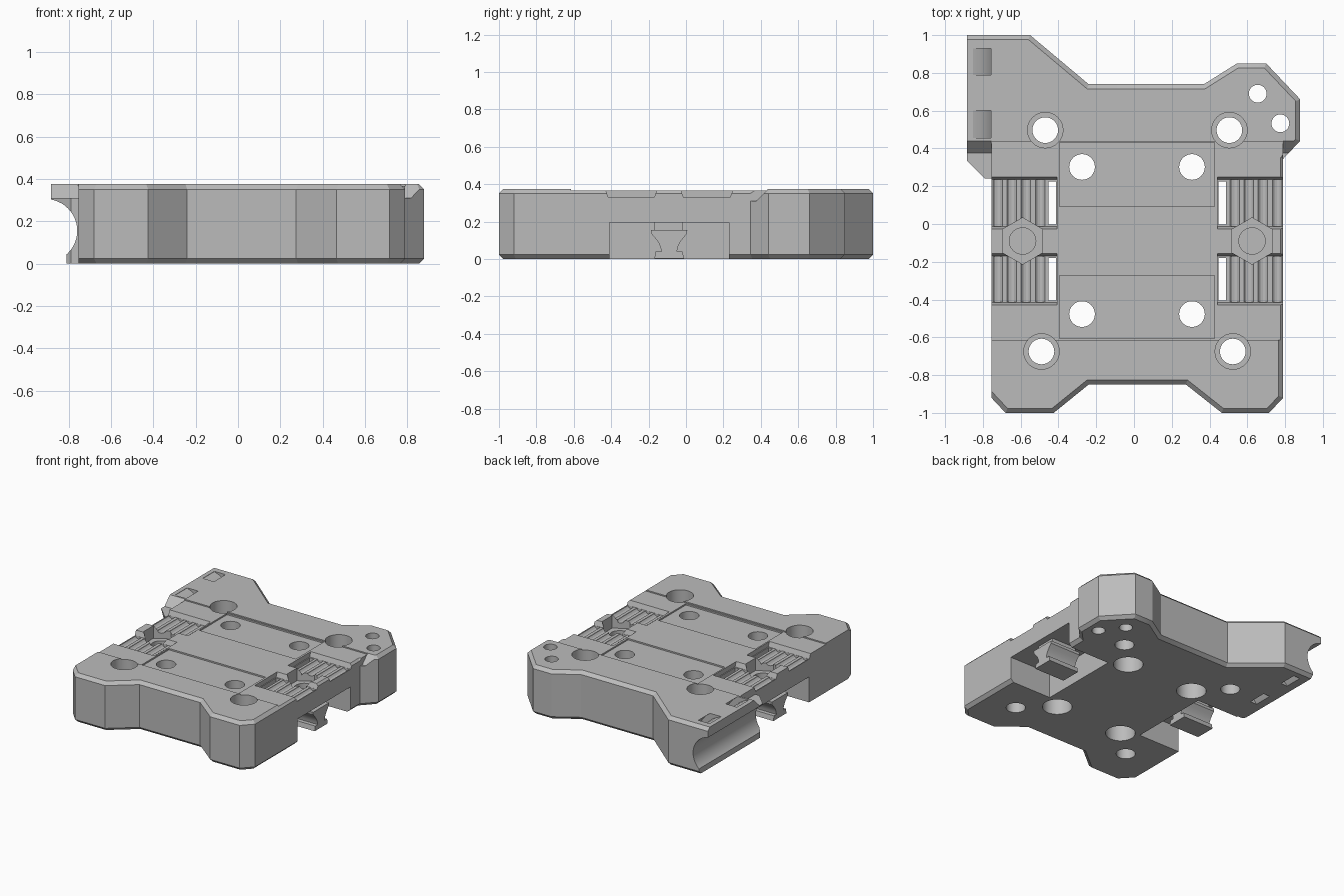
import bpy, bmesh, math
from mathutils import Matrix, Vector

default = bpy.data.objects.get("Cube")
if default:
    bpy.data.objects.remove(default, do_unlink=True)

grey = bpy.data.materials.new("light grey plastic")
grey.use_nodes = True
grey.diffuse_color = (0.5, 0.5, 0.5, 1)
grey.node_tree.nodes["Principled BSDF"].inputs["Base Color"].default_value = (0.5, 0.5, 0.5, 1)

MID = 0.0175      # centre line between the two side rails
TOP = 0.375


def finish(name, bm):
    bmesh.ops.recalc_face_normals(bm, faces=bm.faces)
    mesh = bpy.data.meshes.new(name)
    bm.to_mesh(mesh)
    bm.free()
    mesh.materials.append(grey)
    obj = bpy.data.objects.new(name, mesh)
    bpy.context.collection.objects.link(obj)
    return obj


def prism(points, start, end, axis):
    """Extrude a 2D profile along z (x, y profile) or x (y, z) or y (x, z)."""
    place = {"z": lambda a, b, c: (a, b, c),
             "x": lambda a, b, c: (c, a, b),
             "y": lambda a, b, c: (a, c, b)}[axis]
    bm = bmesh.new()
    face = bm.faces.new([bm.verts.new(place(a, b, start)) for a, b in points])
    new = bmesh.ops.extrude_face_region(bm, geom=[face])["geom"]
    move = Vector(place(0, 0, end - start))
    bmesh.ops.translate(bm, vec=move, verts=[v for v in new if isinstance(v, bmesh.types.BMVert)])
    return bm


def circle(cx, cy, r, n=32, turn=0.0):
    return [(cx + r * math.cos(turn + 2 * math.pi * i / n),
             cy + r * math.sin(turn + 2 * math.pi * i / n)) for i in range(n)]


def rect(x0, x1, y0, y1):
    return [(x0, y0), (x1, y0), (x1, y1), (x0, y1)]


def cut(bm):
    cutter = finish("cutter", bm)
    cutter.hide_render = True
    mod = body.modifiers.new("cut", "BOOLEAN")
    mod.operation = "DIFFERENCE"
    mod.solver = "EXACT"
    mod.object = cutter
    bpy.context.view_layer.objects.active = body
    bpy.ops.object.modifier_apply(modifier=mod.name)
    bpy.data.objects.remove(cutter, do_unlink=True)


def cut_box(x, y, z):
    cut(prism(rect(min(x), max(x), *y), z[0], z[1], "z"))


# Carriage body: outline with chamfered rims
outline = [(-0.755, -0.92), (-0.68, -1), (-0.425, -1), (-0.24, -0.85), (0.275, -0.85),
           (0.465, -1), (0.715, -1), (0.79, -0.92), (0.79, 0.345), (0.88, 0.44),
           (0.88, 0.66), (0.70, 0.85), (0.545, 0.85), (0.37, 0.74), (-0.24, 0.74),
           (-0.55, 1), (-0.885, 1), (-0.885, 0.335), (-0.79, 0.24), (-0.755, 0.24)]
bm = prism(outline, 0, TOP, "z")
rims = []
for e in bm.edges:
    a, b = (v.co for v in e.verts)
    ear = a.x < -0.75 and b.x < -0.75 and min(a.y, b.y) > 0 and max(a.y, b.y) < 1.1 and abs(a.y - b.y) > 0.01
    if abs(a.z - b.z) < 0.001 and not ear and not (a.x < -0.7 and b.x < -0.7 and max(a.y, b.y) > 0 and max(a.y, b.y) < 0.9):
        rims.append(e)
bmesh.ops.bevel(bm, geom=rims, offset=0.024, segments=1, affect="EDGES")
body = finish("carriage_body", bm)

# Rod groove along the side ear, with the underside trimmed back
cut(prism(circle(-0.91, 0.155, 0.15, 48), 0.1, 1.1, "y"))
cut_box((-1, -0.81), (0.1, 1.1), (-0.1, 0.15))

# Curved tie slots around the groove
for y0, y1 in ((0.455, 0.6), (0.79, 0.93)):
    arc = [math.radians(-75 + 10 * i) for i in range(16)]
    ring = [(-0.91 + r * math.cos(t), 0.155 + r * math.sin(t))
            for r, ts in ((0.225, arc), (0.268, arc[::-1])) for t in ts]
    cut(prism(ring, y0, y1, "y"))

# Sloped steps on top of the two ears
step = [(0.45, 0.385), (0.375, 0.31), (0.1, 0.31), (0.1, 0.45), (0.45, 0.45)]
cut(prism(step, -1, -0.755, "x"))
cut(prism(step, 0.79, 1, "x"))

# Shallow top recesses
cut_box((-0.757, 0.792), (-0.615, 0.437), (0.366, 0.5))
for y in ((-0.605, -0.272), (0.093, 0.432)):
    cut_box((-0.395, 0.425), y, (0.355, 0.5))

# Side rails: under pocket, belt channels, teeth, slots and nut pockets
for s in (-1, 1):
    def rail(d):
        return MID + s * d
    cut_box((rail(0.415), rail(1.2)), (-0.41, 0.23), (-0.1, 0.195))
    for y0, y1 in ((-0.415, -0.17), (-0.013, 0.236)):
        xs = sorted((rail(0.424), rail(0.78)))
        cut(prism([(y0, 0.33), (y1, 0.33), (y1 + 0.027, 0.4), (y0 - 0.027, 0.4)], *xs, "x"))
        cut_box((rail(0.431), rail(0.469)), (y0 + 0.01, y1 - 0.01), (0.1, 0.45))
        for i in range(4):
            cut(prism(circle(rail(0.515 + 0.075 * i), 0.337, 0.027, 12), y0 + 0.001, y1 - 0.001, "y"))
    cut(prism(circle(rail(0.6075), -0.09, 0.123, 6, math.pi / 2), 0.27, 0.5, "z"))
    cut(prism(circle(rail(0.6075), -0.09, 0.07), 0.1, 0.3, "z"))

# Corner screw holes sunk from above, centre holes sunk from below
for x, y in ((-0.47, 0.497), (0.505, 0.497), (-0.49, -0.675), (0.523, -0.675)):
    cut(prism(circle(x, y, 0.068), -0.1, 0.5, "z"))
    cut(prism(circle(x, y, 0.094), 0.2, 0.5, "z"))
for x in (-0.275, 0.307):
    for y in (0.302, -0.477):
        cut(prism(circle(x, y, 0.068), -0.1, 0.5, "z"))
        cut(prism(circle(x, y, 0.105), -0.1, 0.16, "z"))
for x, y in ((0.655, 0.69), (0.775, 0.533)):
    cut(prism(circle(x, y, 0.047), -0.1, 0.5, "z"))

# Hanging clamps under each rail, with concave flanks
half = [(0.097, 0.155), (0.095, 0.135), (0.075, 0.112), (0.057, 0.088), (0.046, 0.062),
        (0.042, 0.04), (0.072, 0.04), (0.079, 0.003)]
profile = [(-0.09 + a, z) for a, z in half] + [(-0.09 - a, z) for a, z in half[::-1]]
clamps = []
for s, side in ((-1, "right"), (1, "left")):
    xs = sorted((MID + s * 0.49, MID + s * 0.75))
    clamps.append(finish(side + "_clamp", prism(profile, *xs, "x")))
    xs = sorted((MID + s * 0.51, MID + s * 0.72))
    finish(side + "_clamp_neck", prism(rect(-0.17, -0.015, 0.15, 0.197), *xs, "x"))

# Smooth the round surfaces, keep hard edges
bpy.ops.object.select_all(action="DESELECT")
for obj in [body] + clamps:
    obj.select_set(True)
bpy.context.view_layer.objects.active = body
bpy.ops.object.shade_smooth_by_angle(angle=math.radians(25))
